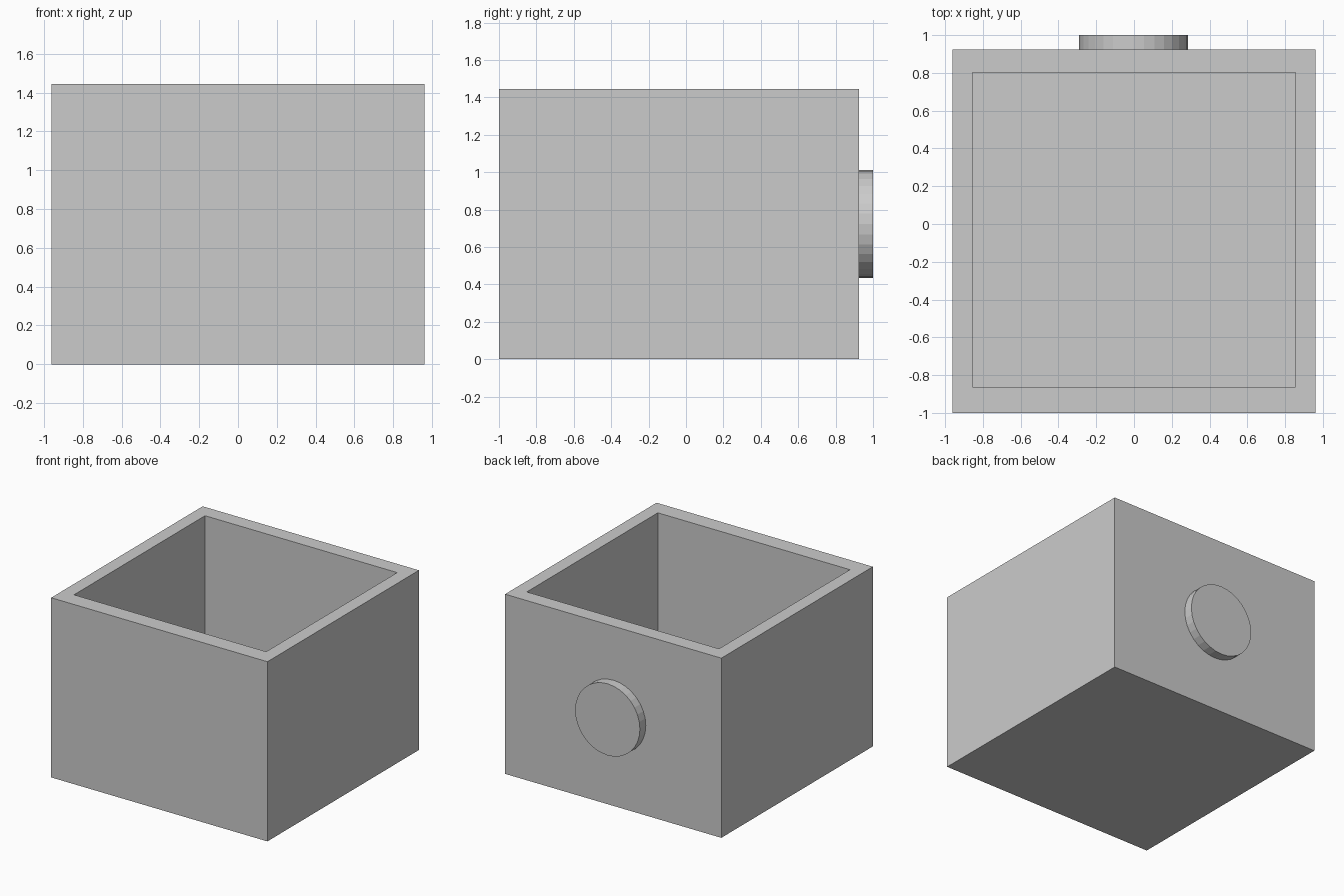
import bpy, bmesh, math

if "Cube" in bpy.data.objects:
    bpy.data.objects.remove(bpy.data.objects["Cube"])

X, Y0, Y1, H = 0.962, -1.0, 0.925, 1.445        # outer shell
IX, IY0, IY1, FLOOR = 0.855, -0.863, 0.802, 0.12  # cavity


def ring(bm, x, y0, y1, z):
    return [bm.verts.new((px, py, z)) for px, py in ((-x, y0), (x, y0), (x, y1), (-x, y1))]


# Open box: outer bottom, outer rim, inner rim and inner floor joined in sequence
bm = bmesh.new()
rings = [ring(bm, X, Y0, Y1, 0), ring(bm, X, Y0, Y1, H),
         ring(bm, IX, IY0, IY1, H), ring(bm, IX, IY0, IY1, FLOOR)]
for a, b in zip(rings, rings[1:]):
    for i in range(4):
        j = (i + 1) % 4
        bm.faces.new((a[i], a[j], b[j], b[i]))
bm.faces.new(rings[0][::-1])
bm.faces.new(rings[-1])
bmesh.ops.recalc_face_normals(bm, faces=bm.faces)
mesh = bpy.data.meshes.new("open_box")
bm.to_mesh(mesh)
bm.free()
bpy.context.collection.objects.link(bpy.data.objects.new("open_box", mesh))

# Round boss on the back wall, slightly embedded
back, front = 1.0, Y1 - 0.03
bpy.ops.mesh.primitive_cylinder_add(vertices=32, radius=0.288, depth=back - front,
                                    location=(-0.002, (back + front) / 2, 0.723),
                                    rotation=(math.pi / 2, 0, 0))
bpy.context.object.name = "back_round_boss"
